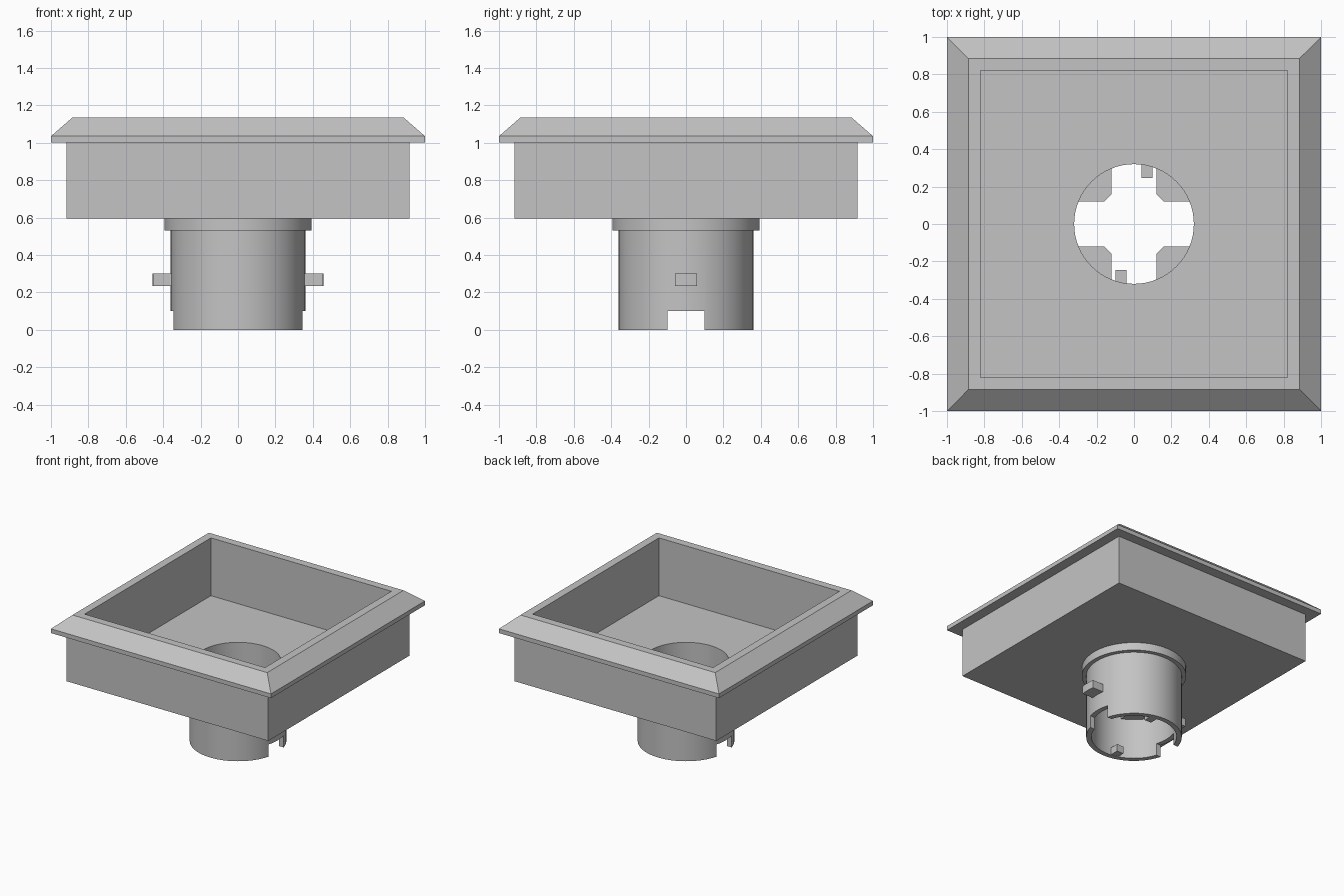
import bpy
import bmesh
from math import sin, cos, pi, asin, radians

if "Cube" in bpy.data.objects:
    bpy.data.objects.remove(bpy.data.objects["Cube"], do_unlink=True)

SIDES = 64
BORE, PIPE, COLLAR = 0.32, 0.36, 0.393
BASE, FLOOR, TOP = 0.595, 0.66, 1.135

grey = bpy.data.materials.new("plain_grey")
grey.use_nodes = True
colour = (0.55, 0.55, 0.55, 1)
grey.diffuse_color = colour
grey.node_tree.nodes["Principled BSDF"].inputs["Base Color"].default_value = colour


def finish(name, bm):
    """Turn a bmesh into a named, coloured object."""
    bmesh.ops.recalc_face_normals(bm, faces=bm.faces)
    mesh = bpy.data.meshes.new(name)
    bm.to_mesh(mesh)
    bm.free()
    mesh.materials.append(grey)
    obj = bpy.data.objects.new(name, mesh)
    bpy.context.scene.collection.objects.link(obj)
    return obj


def ring(radius, z, sides):
    """Points of a round or square ring; squares use the half width."""
    if sides == 4:
        return [(radius * a, radius * b, z) for a, b in ((1, 1), (-1, 1), (-1, -1), (1, -1))]
    return [(radius * cos(2 * pi * i / sides), radius * sin(2 * pi * i / sides), z)
            for i in range(sides)]


def loft(name, profile, sides, closed):
    """Sweep a radius/height profile round z, closing it or capping its ends."""
    bm = bmesh.new()
    rings = [[bm.verts.new(p) for p in ring(r, z, sides)] for r, z in profile]
    pairs = list(zip(rings, rings[1:]))
    if closed:
        pairs.append((rings[-1], rings[0]))
    else:
        bm.faces.new(rings[0])
        bm.faces.new(rings[-1])
    for a, b in pairs:
        for i in range(sides):
            j = (i + 1) % sides
            bm.faces.new((a[i], a[j], b[j], b[i]))
    return finish(name, bm)


def prism(name, outline, z0, z1, sx=1, sy=1):
    """Extrude a flat outline, optionally mirrored in x or y."""
    bm = bmesh.new()
    face = bm.faces.new([bm.verts.new((x * sx, y * sy, z0)) for x, y in outline])
    new = bmesh.ops.extrude_face_region(bm, geom=[face])["geom"]
    for v in new:
        if isinstance(v, bmesh.types.BMVert):
            v.co.z = z1
    return finish(name, bm)


def box(x0, x1, y0, y1):
    return [(x0, y0), (x1, y0), (x1, y1), (x0, y1)]


def arc(radius, start, end, steps):
    return [(radius * cos(start + (end - start) * i / steps),
             radius * sin(start + (end - start) * i / steps)) for i in range(steps + 1)]


def cut(obj, cutter):
    """Subtract the cutter, keep the result, discard the cutter."""
    cutter.hide_render = True
    mod = obj.modifiers.new("cut", "BOOLEAN")
    mod.operation = "DIFFERENCE"
    mod.solver = "EXACT"
    mod.object = cutter
    graph = bpy.context.evaluated_depsgraph_get()
    mesh = bpy.data.meshes.new_from_object(obj.evaluated_get(graph))
    obj.modifiers.clear()
    obj.data = mesh
    bpy.data.objects.remove(cutter, do_unlink=True)


# Square tray with a sloping rim and a drain hole in its floor
tray = loft("tray", [(0.917, BASE), (0.917, 1), (1, 1), (1, 1.035),
                     (0.885, TOP), (0.82, TOP), (0.82, FLOOR)], 4, False)
cut(tray, loft("hole_cutter", [(BORE, 0.4), (BORE, 0.9)], SIDES, False))

# Outlet pipe with a collar and a notch on either side of its lower end
pipe = loft("outlet_pipe", [(BORE, 0), (PIPE, 0), (PIPE, 0.53), (COLLAR, 0.53),
                            (COLLAR, BASE), (BORE, BASE)], SIDES, True)
cut(pipe, prism("notch_cutter", box(-0.6, 0.6, -0.1, 0.1), -0.1, 0.1))
smooth = [tray, pipe]

# Locking lugs outside the pipe, with ends rounded about its axis
half = asin(0.06 / 0.458)
lug = [(0.345, 0.06), (0.345, -0.06)] + arc(0.458, -half, half, 6)
for side, sx in (("left", 1), ("right", -1)):
    smooth.append(prism("lug_" + side, lug, 0.235, 0.3, sx))

# Four chamfered corner plates leave a cross-shaped opening in the bore
reach = BORE + 0.015
a = asin(0.12 / reach)
corner = [(0.12, 0.16), (0.16, 0.12)] + arc(reach, a, pi / 2 - a, 10)
for side, sx in (("left", 1), ("right", -1)):
    for end, sy in (("front", -1), ("back", 1)):
        smooth.append(prism(f"corner_plate_{end}_{side}", corner, 0.335, 0.395, sx, sy))

# Small keys inside the lower end of the pipe
for end, s in (("front", -1), ("back", 1)):
    prism("key_" + end, box(0.04, 0.1, 0.245, 0.33), 0.002, 0.062, s, s)

bpy.ops.object.select_all(action="DESELECT")
for obj in smooth:
    obj.select_set(True)
bpy.context.view_layer.objects.active = tray
bpy.ops.object.shade_smooth_by_angle(angle=radians(30))
